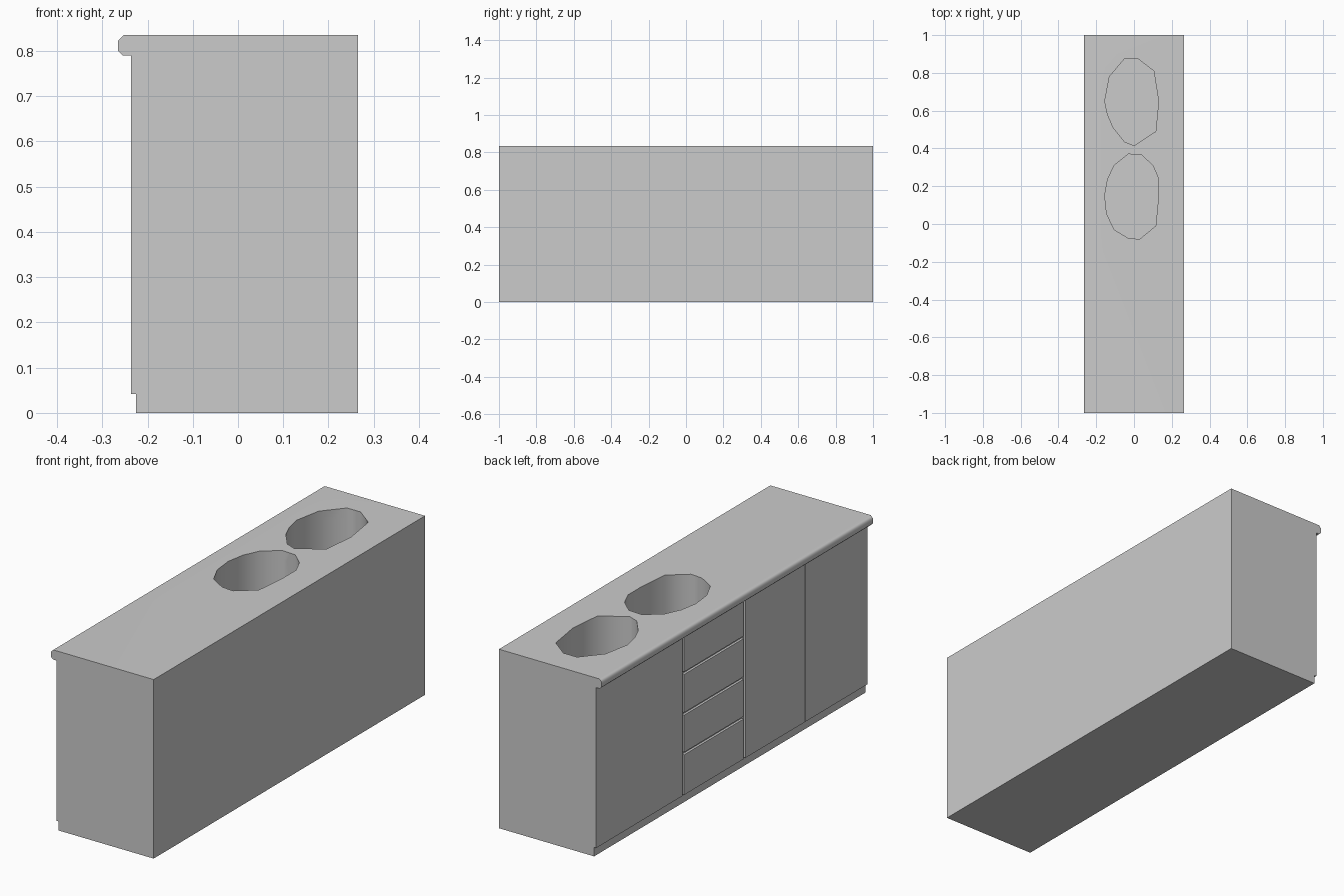
import bpy, bmesh, math
from mathutils import Vector

if "Cube" in bpy.data.objects:
    bpy.data.objects.remove(bpy.data.objects["Cube"])

X_BACK, X_FRONT, X_PLINTH = 0.265, -0.237, -0.226
Z_PLINTH, Z_TOP, Z_WORK = 0.042, 0.79, 0.835
GAP = 0.005


def prism(name, points, direction):
    """Closed solid made by sweeping a flat outline along a vector."""
    bm = bmesh.new()
    face = bm.faces.new([bm.verts.new(p) for p in points])
    swept = bmesh.ops.extrude_face_region(bm, geom=[face], use_keep_orig=True)
    verts = [g for g in swept["geom"] if isinstance(g, bmesh.types.BMVert)]
    bmesh.ops.translate(bm, verts=verts, vec=Vector(direction))
    bmesh.ops.recalc_face_normals(bm, faces=bm.faces)
    mesh = bpy.data.meshes.new(name)
    bm.to_mesh(mesh)
    bm.free()
    obj = bpy.data.objects.new(name, mesh)
    bpy.context.collection.objects.link(obj)
    return obj


def box(name, x0, x1, y0, y1, z0, z1):
    return prism(name, [(x0, y0, z0), (x1, y0, z0), (x1, y1, z0), (x0, y1, z0)],
                 (0, 0, z1 - z0))


def activate(obj):
    bpy.ops.object.select_all(action='DESELECT')
    obj.select_set(True)
    bpy.context.view_layer.objects.active = obj


# Carcass, which includes the recessed plinth
carcass = box("carcass", X_PLINTH, X_BACK, -1, 1, 0, Z_TOP)

# Worktop with a rounded front nosing
nosing = [(X_BACK, Z_TOP), (X_BACK, Z_WORK), (-0.253, Z_WORK), (-0.265, 0.823),
          (-0.265, 0.80), (-0.255, Z_TOP)]
worktop = prism("worktop", [(x, -1, z) for x, z in nosing], (0, 2, 0))

# Doors
for name, y0, y1 in [("wide_door", 0.365, 1), ("middle_door", -0.54 + GAP / 2, -0.10),
                     ("end_door", -1, -0.54 - GAP / 2)]:
    box(name, X_FRONT, X_PLINTH, y0, y1, Z_PLINTH, Z_TOP)

# Drawer stack
levels = [Z_PLINTH, 0.235, 0.42, 0.61, Z_TOP]
for i, (z0, z1) in enumerate(zip(levels, levels[1:])):
    box(f"drawer_{i + 1}", X_FRONT, X_PLINTH, -0.087, 0.352,
        z0 + (0.006 if i else 0), z1 - (0.006 if i < 3 else 0))

# Sink bowls sunk through the worktop into the carcass
bowl_a = [(-.05, .875), (.02, .875), (.105, .81), (.13, .65), (.115, .49), (0, .415),
          (-.05, .435), (-.11, .51), (-.14, .58), (-.155, .65), (-.13, .78)]
bowl_b = [(-.03, .37), (.04, .365), (.1, .31), (.13, .24), (.13, .15), (.115, -.01),
          (.03, -.08), (-.03, -.075), (-.105, -.03), (-.145, .055), (-.155, .15),
          (-.14, .235), (-.105, .31)]
for outline in (bowl_a, bowl_b):
    cutter = prism("bowl_cutter", [(x, y, 0.60) for x, y in outline], (0, 0, 0.4))
    cutter.hide_render = True
    for target in (worktop, carcass):
        activate(target)
        cut = target.modifiers.new("bowl", 'BOOLEAN')
        cut.operation, cut.solver, cut.object = 'DIFFERENCE', 'EXACT', cutter
        bpy.ops.object.modifier_apply(modifier=cut.name)
    bpy.data.objects.remove(cutter)

# Smooth bowl walls and nosing, crisp rims
for target in (worktop, carcass):
    activate(target)
    bpy.ops.object.shade_smooth_by_angle(angle=math.radians(55))
    target.modifiers.new("normals", 'WEIGHTED_NORMAL').keep_sharp = True
